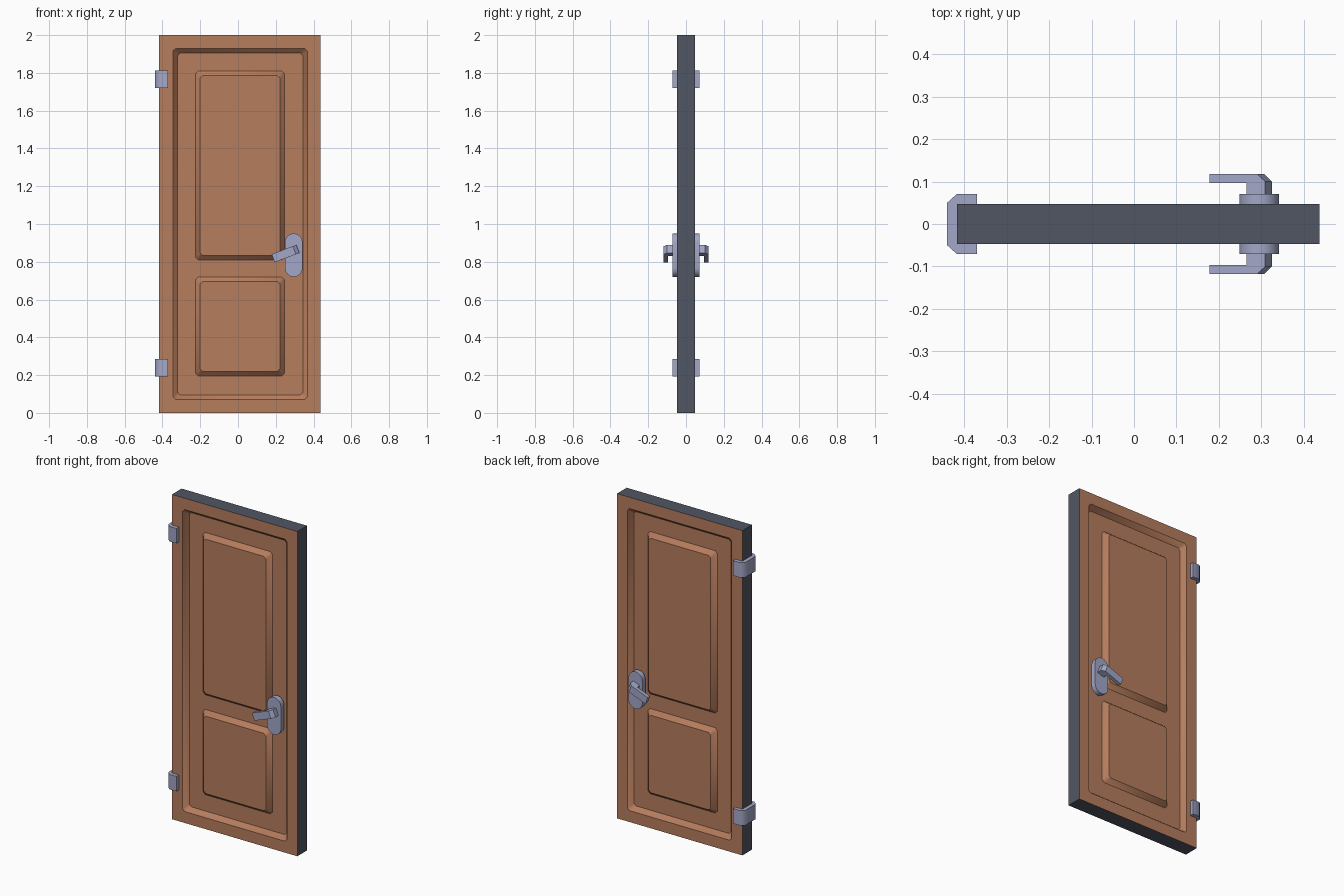
import bpy, bmesh, math
from mathutils import Vector

if "Cube" in bpy.data.objects:
    bpy.data.objects.remove(bpy.data.objects["Cube"])


def material(name, srgb):
    m = bpy.data.materials.new(name)
    m.diffuse_color = [(c / 255) ** 2.2 for c in srgb] + [1]
    m.use_nodes = True
    m.node_tree.nodes["Principled BSDF"].inputs["Base Color"].default_value = m.diffuse_color
    return m


WOOD = material("brown_wood", (181, 124, 94))
EDGE = material("dark_slate_edge", (82, 87, 99))
METAL = material("blue_grey_metal", (161, 166, 198))


def finish(bm, name, mats, angle):
    """Fix normals, smooth shallow edges only, and link the object."""
    bmesh.ops.recalc_face_normals(bm, faces=bm.faces[:])
    for f in bm.faces:
        f.smooth = True
    for e in bm.edges:
        e.smooth = e.calc_face_angle(0) < math.radians(angle)
    me = bpy.data.meshes.new(name)
    bm.to_mesh(me)
    bm.free()
    for m in mats:
        me.materials.append(m)
    ob = bpy.data.objects.new(name, me)
    bpy.context.collection.objects.link(ob)
    return ob


def prism(name, points, offset, angle):
    """Extrude a closed 3D outline along an offset."""
    bm = bmesh.new()
    face = bm.faces.new([bm.verts.new(p) for p in points])
    ext = bmesh.ops.extrude_face_region(bm, geom=[face])["geom"]
    bmesh.ops.translate(bm, vec=Vector(offset),
                        verts=[v for v in ext if isinstance(v, bmesh.types.BMVert)])
    return finish(bm, name, [METAL], angle)


# Door slab: recessed field with two raised panels on both faces
T, DEPTH, W, C = 0.047, 0.03, 0.024, 0.014
bm = bmesh.new()


def loop(x0, x1, z0, z1, y, c=0.0):
    if c:
        pts = [(x0 + c, z0), (x1 - c, z0), (x1, z0 + c), (x1, z1 - c),
               (x1 - c, z1), (x0 + c, z1), (x0, z1 - c), (x0, z0 + c)]
    else:
        pts = [(x0, z0), (x1, z0), (x1, z1), (x0, z1)]
    return [bm.verts.new((x, y, z)) for x, z in pts]


def bridge(a, b, mat=0):
    n = len(a)
    for i in range(n):
        f = bm.faces.new((a[i], a[(i + 1) % n], b[(i + 1) % n], b[i]))
        f.material_index = mat


def fill(loops, s):
    edges = []
    for lp in loops:
        for i, v in enumerate(lp):
            w = lp[(i + 1) % len(lp)]
            edges.append(bm.edges.get((v, w)) or bm.edges.new((v, w)))
    bmesh.ops.triangle_fill(bm, edges=edges, use_beauty=True, normal=(0, s, 0))


rims = []
for s in (-1, 1):
    top, low = s * T, s * (T - DEPTH)
    rim = loop(-0.417, 0.437, 0, 2, top)
    rims.append(rim)
    outer = loop(-0.344, 0.367, 0.07, 1.93, top, C)
    inner = loop(-0.344 + W, 0.367 - W, 0.07 + W, 1.93 - W, low, C)
    fill([rim, outer], s)
    bridge(outer, inner)
    field = [inner]
    for z0, z1 in ((0.195, 0.72), (0.81, 1.81)):
        base = loop(-0.225, 0.246, z0, z1, low, C)
        crest = loop(-0.225 + W, 0.246 - W, z0 + W, z1 - W, top, C)
        bridge(base, crest)
        bm.faces.new(crest)
        field.append(base)
    fill(field, s)
bridge(rims[0], rims[1], 1)
finish(bm, "door_slab", [WOOD, EDGE], 38)

# Hinges wrapping the left edge
half = [(-0.37, 0.071), (-0.417, 0.071), (-0.44, 0.05)]
wrap = half + [(x, -y) for x, y in reversed(half)]
for name, z in (("lower_hinge", 0.193), ("upper_hinge", 1.72)):
    prism(name, [(x, y, z) for x, y in wrap], (0, 0, 0.092), 50)

# Handle plates and lever handles on both faces
R, CX = 0.047, 0.295
stadium = []
for cz, start in ((0.903, 0), (0.767, math.pi)):
    for i in range(9):
        a = start + math.pi * i / 8
        stadium.append((CX + R * math.cos(a), cz + R * math.sin(a)))

lever = [(0, 0.06), (0, 0.1), (-0.02, 0.118), (-0.14, 0.118),
         (-0.14, 0.096), (-0.047, 0.096), (-0.047, 0.06)]
tilt = math.radians(20.7)
ca, sa = math.cos(tilt), math.sin(tilt)
H = 0.023
for side, s in (("front", -1), ("back", 1)):
    prism(side + "_handle_plate", [(x, s * 0.04, z) for x, z in stadium],
          (0, s * 0.031, 0), 38)
    pts = [(0.317 + u * ca + H * sa, s * y, 0.868 + u * sa - H * ca) for u, y in lever]
    prism(side + "_lever_handle", pts, (-2 * H * sa, 0, 2 * H * ca), 30)
